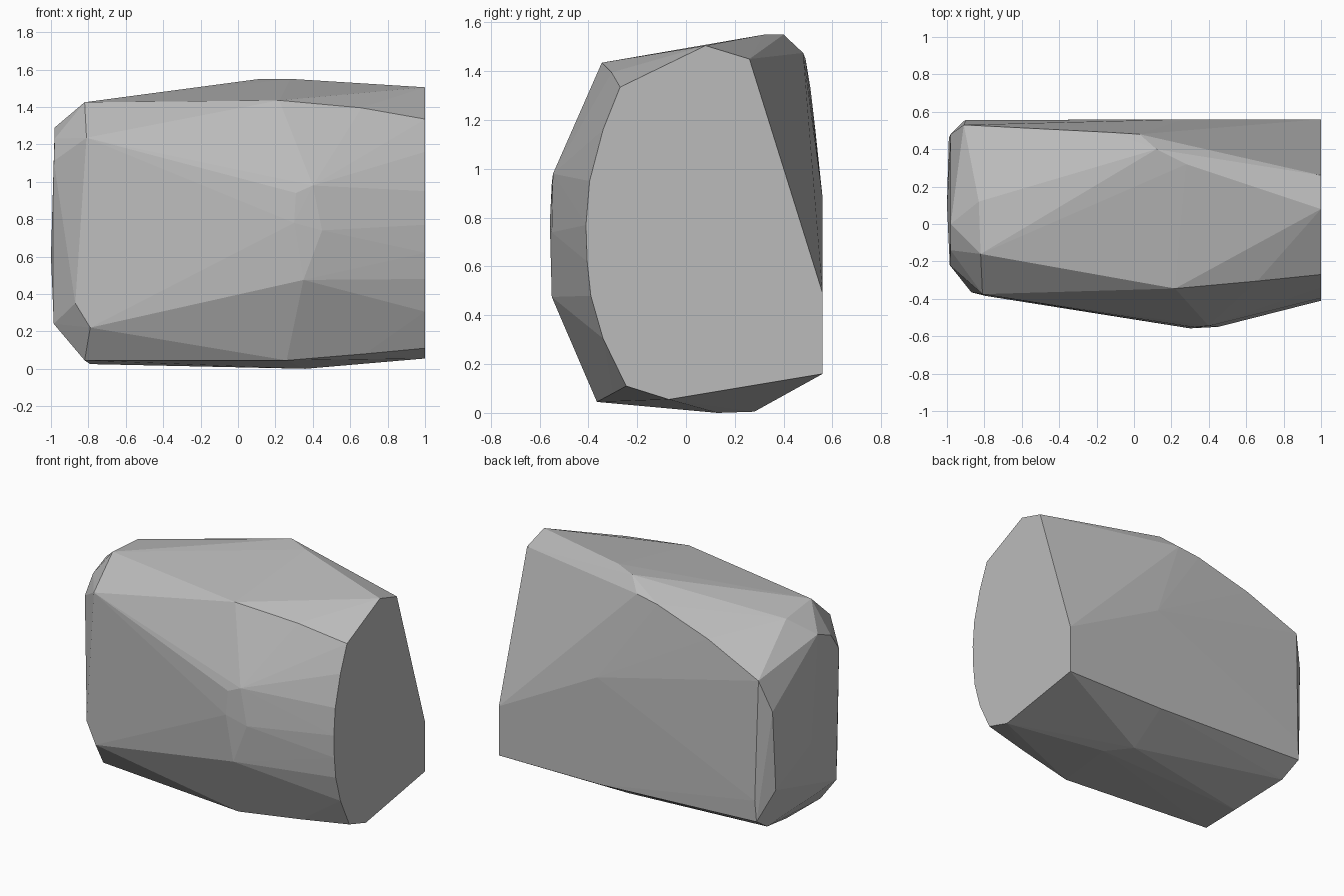
import bpy
import bmesh

# Remove only the default cube
default_cube = bpy.data.objects.get("Cube")
if default_cube:
    bpy.data.objects.remove(default_cube, do_unlink=True)


def make_material(name, colour):
    material = bpy.data.materials.new(name)
    material.use_nodes = True
    material.diffuse_color = colour
    shader = next(n for n in material.node_tree.nodes if n.type == "BSDF_PRINCIPLED")
    shader.inputs["Base Color"].default_value = colour
    return material


def hull_object(name, corners, material):
    """Wrap a convex faceted solid around the given corners."""
    shape = bmesh.new()
    for corner in corners:
        shape.verts.new(corner)
    result = bmesh.ops.convex_hull(shape, input=shape.verts)
    loose = set(result["geom_interior"]) | set(result["geom_unused"])
    spare = [item for item in loose if isinstance(item, bmesh.types.BMVert)]
    bmesh.ops.delete(shape, geom=spare, context="VERTS")
    # Merge the coplanar triangles of the flat sawn end
    bmesh.ops.dissolve_limit(shape, angle_limit=.01, verts=shape.verts, edges=shape.edges)
    bmesh.ops.recalc_face_normals(shape, faces=shape.faces)
    mesh = bpy.data.meshes.new(name)
    shape.to_mesh(mesh)
    shape.free()
    mesh.materials.append(material)
    solid = bpy.data.objects.new(name, mesh)
    bpy.context.collection.objects.link(solid)
    return solid


# Flat cut end: profile in y and z, placed at the far left
cut_profile = [
    (.56, .49), (.56, .16), (-.07, .055), (-.245, .11), (-.34, .305),
    (-.39, .48), (-.405, .62), (-.41, .77), (-.395, .95), (-.34, 1.16),
    (-.27, 1.335), (.08, 1.505), (.26, 1.45),
]
cut_end = [(1, y, z) for y, z in cut_profile]

# Bulge on the front
front_bulge = [
    (.4, -.545, .98), (.31, -.55, .94), (.3, -.558, .78),
    (.45, -.55, .74), (.35, -.55, .475),
]

# Upper rim, from the front edge over the crown to the back edge
upper_rim = [
    (.22, -.345, 1.435), (.66, -.305, 1.395), (.12, .4, 1.55), (.28, .32, 1.55),
    (.03, .48, 1.475), (-.13, .49, 1.45), (-.52, .51, 1.33), (-.91, .53, 1.16),
    (-.83, .12, 1.4), (-.82, -.16, 1.425), (-.81, -.375, 1.235),
]

# Blunt right end
blunt_end = [
    (-.98, .48, .95), (-.98, 0, 1.29), (-.98, -.14, 1.23), (-.985, -.22, 1.11),
    (-.985, -.19, .24), (-.99, .46, .42), (-1, .1, .6),
]

# Lower rim and underside
lower_rim = [
    (-.87, -.365, .35), (-.79, -.385, .22), (-.82, -.26, .045), (.26, -.365, .045),
    (.68, -.3, .08), (-.79, .06, .025), (-.89, .41, .13), (-.91, .55, .22),
    (.23, .28, .005), (.36, .13, 0), (.25, .56, .165),
]

# Back face
back_face = [(.27, .56, .88), (-.9, .555, .36)]

stone_grey = make_material("stone grey", (.5, .5, .5, 1))
rock = hull_object(
    "rock",
    cut_end + front_bulge + upper_rim + blunt_end + lower_rim + back_face,
    stone_grey,
)
